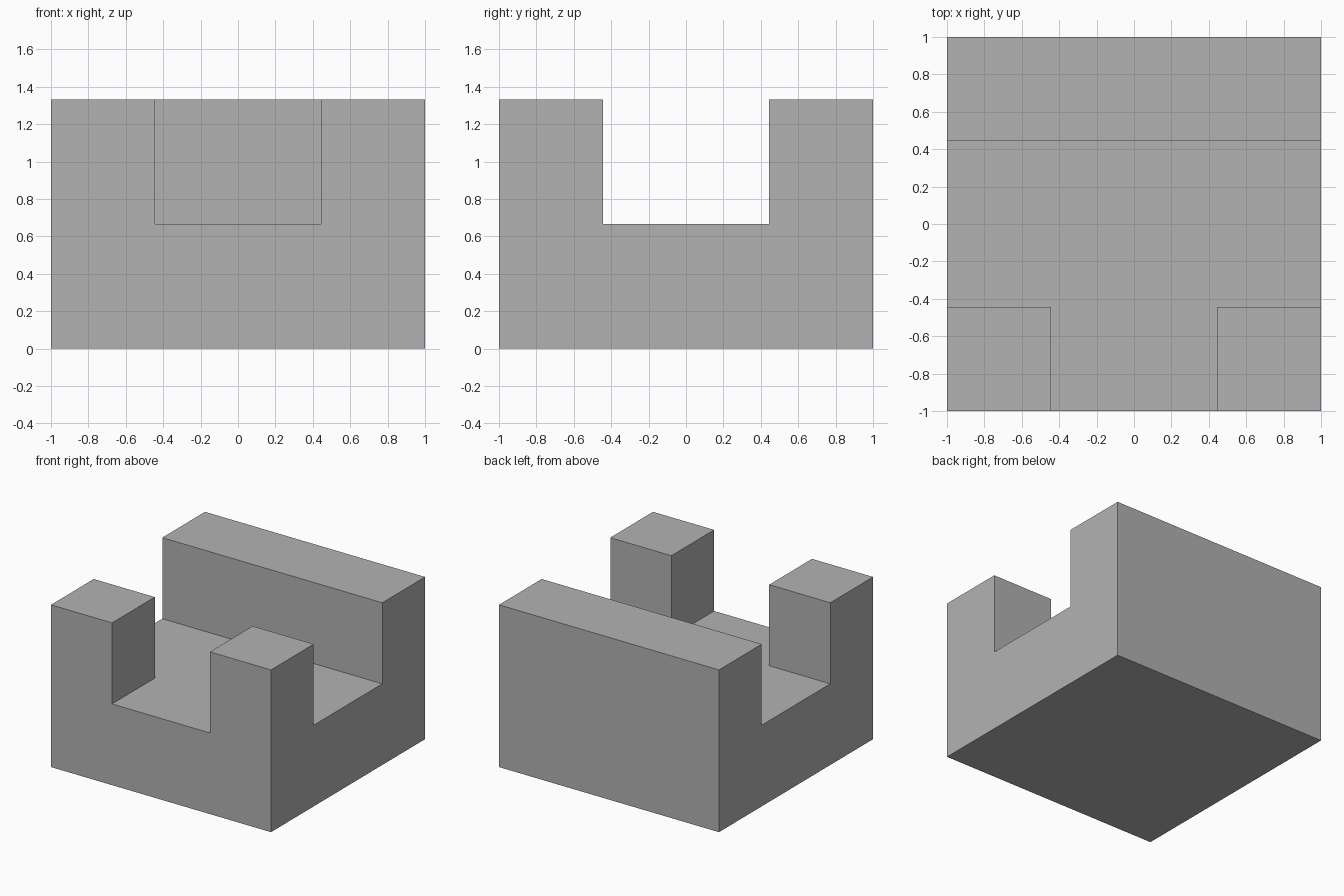
import bpy
import bmesh
import math
from mathutils import Vector

if "Cube" in bpy.data.objects:
    bpy.data.objects.remove(bpy.data.objects["Cube"], do_unlink=True)

HALF = 1.0        # half width and depth of the block
INNER = 0.445     # half width of the channel and of the front gap
FLOOR = 0.667     # height of the channel floor
TOP = 1.333       # height of the wall and posts

# Material
stone = bpy.data.materials.new("plain grey")
stone.use_nodes = True
grey = (0.448, 0.448, 0.448, 1)
stone.diffuse_color = grey
stone.node_tree.nodes["Principled BSDF"].inputs["Base Color"].default_value = grey

# Base slab
bm = bmesh.new()
bmesh.ops.create_cube(bm, size=2)
for v in bm.verts:
    v.co.z = FLOOR if v.co.z > 0 else 0

# Divide the slab along the channel and gap edges
for axis in (Vector((1, 0, 0)), Vector((0, 1, 0))):
    for side in (-INNER, INNER):
        bmesh.ops.bisect_plane(bm, geom=bm.verts[:] + bm.edges[:] + bm.faces[:],
                               plane_co=axis * side, plane_no=axis)


def is_raised(face):
    """True for the back wall and the two front corner posts."""
    c = face.calc_center_median()
    wall = c.y > INNER
    post = c.y < -INNER and abs(c.x) > INNER
    return face.normal.z > 0.9 and (wall or post)


# Raise the wall and posts in one closed surface
bm.normal_update()
raised = [f for f in bm.faces if is_raised(f)]
result = bmesh.ops.extrude_face_region(bm, geom=raised)
for item in result["geom"]:
    if isinstance(item, bmesh.types.BMVert):
        item.co.z = TOP
bmesh.ops.delete(bm, geom=[f for f in raised if f.is_valid], context="FACES")

# Merge the flat faces and tidy the normals
bmesh.ops.dissolve_limit(bm, angle_limit=math.radians(1),
                         verts=bm.verts[:], edges=bm.edges[:])
bmesh.ops.recalc_face_normals(bm, faces=bm.faces[:])

mesh = bpy.data.meshes.new("notched_block")
bm.to_mesh(mesh)
bm.free()
mesh.materials.append(stone)
block = bpy.data.objects.new("notched_block", mesh)
bpy.context.collection.objects.link(block)
